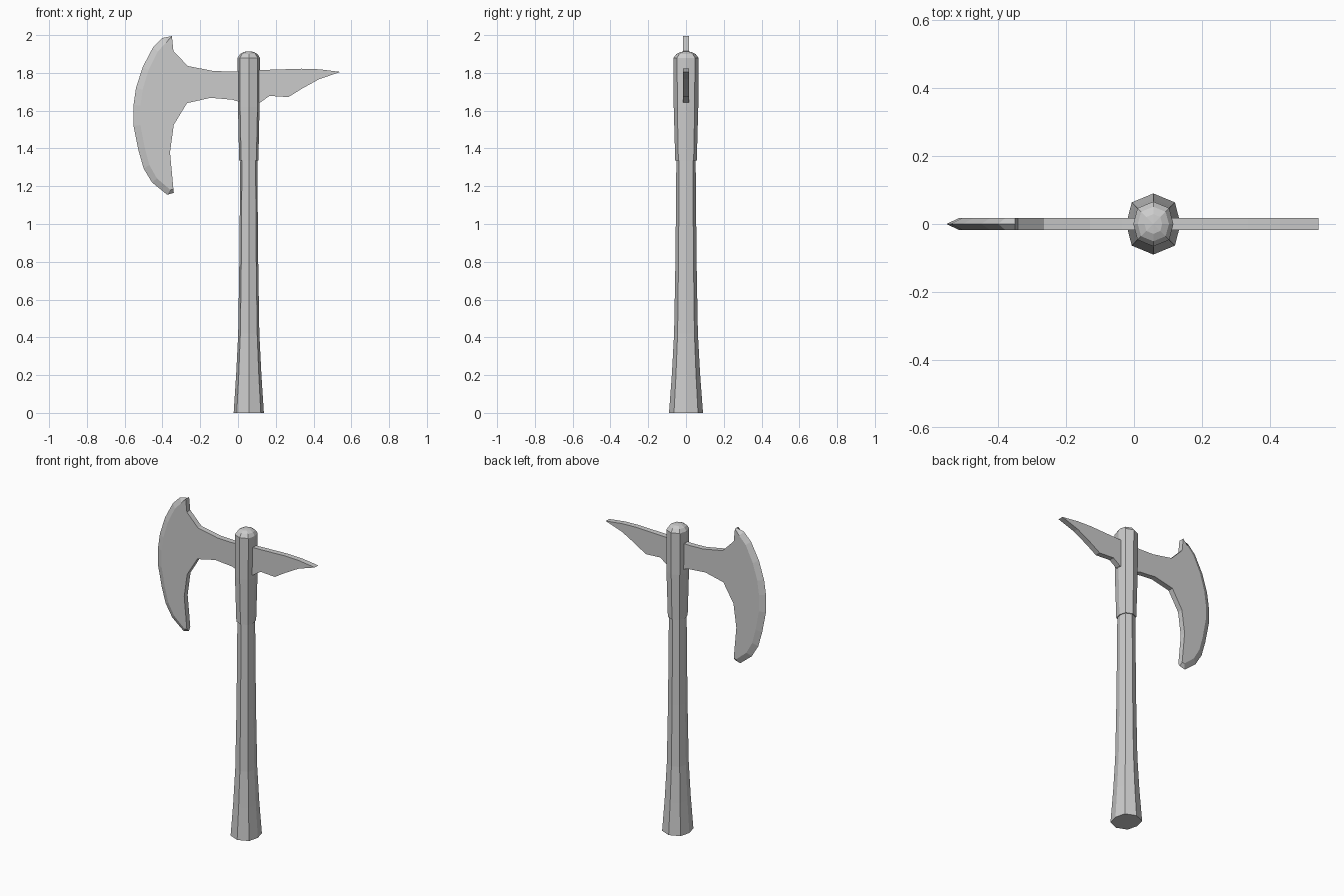
import bpy
import bmesh
import math

cube = bpy.data.objects.get("Cube")
if cube:
    bpy.data.objects.remove(cube, do_unlink=True)

grey = bpy.data.materials.new("plain grey")
grey.use_nodes = True
grey.diffuse_color = (0.6, 0.6, 0.6, 1)
grey.node_tree.nodes["Principled BSDF"].inputs["Base Color"].default_value = (0.6, 0.6, 0.6, 1)

SHAFT_X = 0.057
HALF_THICK = 0.017


def finish(name, bm):
    bmesh.ops.recalc_face_normals(bm, faces=bm.faces)
    mesh = bpy.data.meshes.new(name)
    bm.to_mesh(mesh)
    bm.free()
    mesh.materials.append(grey)
    obj = bpy.data.objects.new(name, mesh)
    bpy.context.collection.objects.link(obj)
    return obj


def octagon_lathe(name, profile):
    """Stack eight-sided rings, given as (half width, half depth, height)."""
    bm = bmesh.new()
    rings = []
    for rx, ry, z in profile:
        ring = []
        for i in range(8):
            a = i * math.tau / 8
            # corners sit on the round, the two side points are pulled in
            r = rx if i % 4 == 0 else ry
            ring.append(bm.verts.new((SHAFT_X + r * math.cos(a), ry * math.sin(a), z)))
        rings.append(ring)
    for low, high in zip(rings, rings[1:]):
        for i in range(8):
            j = (i + 1) % 8
            bm.faces.new((low[i], low[j], high[j], high[i]))
    bm.faces.new(rings[0])
    bm.faces.new(rings[-1])
    return finish(name, bm)


# Flared wooden-style shaft
octagon_lathe("shaft", [
    (0.08, 0.09, 0), (0.067, 0.075, 0.2), (0.056, 0.063, 0.42),
    (0.05, 0.056, 0.8), (0.045, 0.051, 1.34)])

# Socket sleeve with a domed cap
octagon_lathe("socket", [
    (0.051, 0.057, 1.335), (0.057, 0.065, 1.62), (0.059, 0.066, 1.88),
    (0.046, 0.051, 1.9), (0.026, 0.029, 1.911), (0.002, 0.002, 1.914)])

# Head outline: curved cutting edge, then the underside, spike and top side
edge = [(-0.35, 1.995), (-0.4, 1.985), (-0.45, 1.935), (-0.505, 1.83),
        (-0.54, 1.72), (-0.553, 1.63), (-0.553, 1.52), (-0.527, 1.39),
        (-0.5, 1.295), (-0.455, 1.22), (-0.375, 1.155), (-0.34, 1.165)]
back = [(-0.36, 1.38), (-0.34, 1.525), (-0.27, 1.64), (-0.145, 1.668),
        (-0.03, 1.658), (0.06, 1.63), (0.12, 1.645), (0.167, 1.678),
        (0.267, 1.672), (0.336, 1.715), (0.43, 1.767), (0.543, 1.805),
        (0.43, 1.819), (0.336, 1.822), (0.12, 1.815), (-0.035, 1.807),
        (-0.13, 1.81), (-0.265, 1.836), (-0.342, 1.915)]
CENTRE = (-0.22, 1.58)

bm = bmesh.new()
sharp = [bm.verts.new((x, 0, z)) for x, z in edge]
# flat cheeks stop short of the sharp edge, leaving a bevel
cheek = [edge[0]] + [
    (x + (CENTRE[0] - x) * 0.11, z + (CENTRE[1] - z) * 0.06)
    for x, z in edge[1:-1]] + [(-0.342, 1.185)]
sides = []
for y in (-HALF_THICK, HALF_THICK):
    side = [bm.verts.new((x, y, z)) for x, z in cheek + back]
    bm.faces.new(side)
    for i in range(len(edge) - 1):
        bm.faces.new((sharp[i], sharp[i + 1], side[i + 1], side[i]))
    sides.append(side)
front, rear = sides
n = len(edge)
for i in range(n - 1, len(front)):
    j = (i + 1) % len(front)
    bm.faces.new((front[i], front[j], rear[j], rear[i]))
bm.faces.new((sharp[0], front[0], rear[0]))
bm.faces.new((sharp[-1], front[n - 1], rear[n - 1]))
bmesh.ops.triangulate(bm, faces=[f for f in bm.faces if len(f.verts) > 4])
finish("axe_head", bm)
